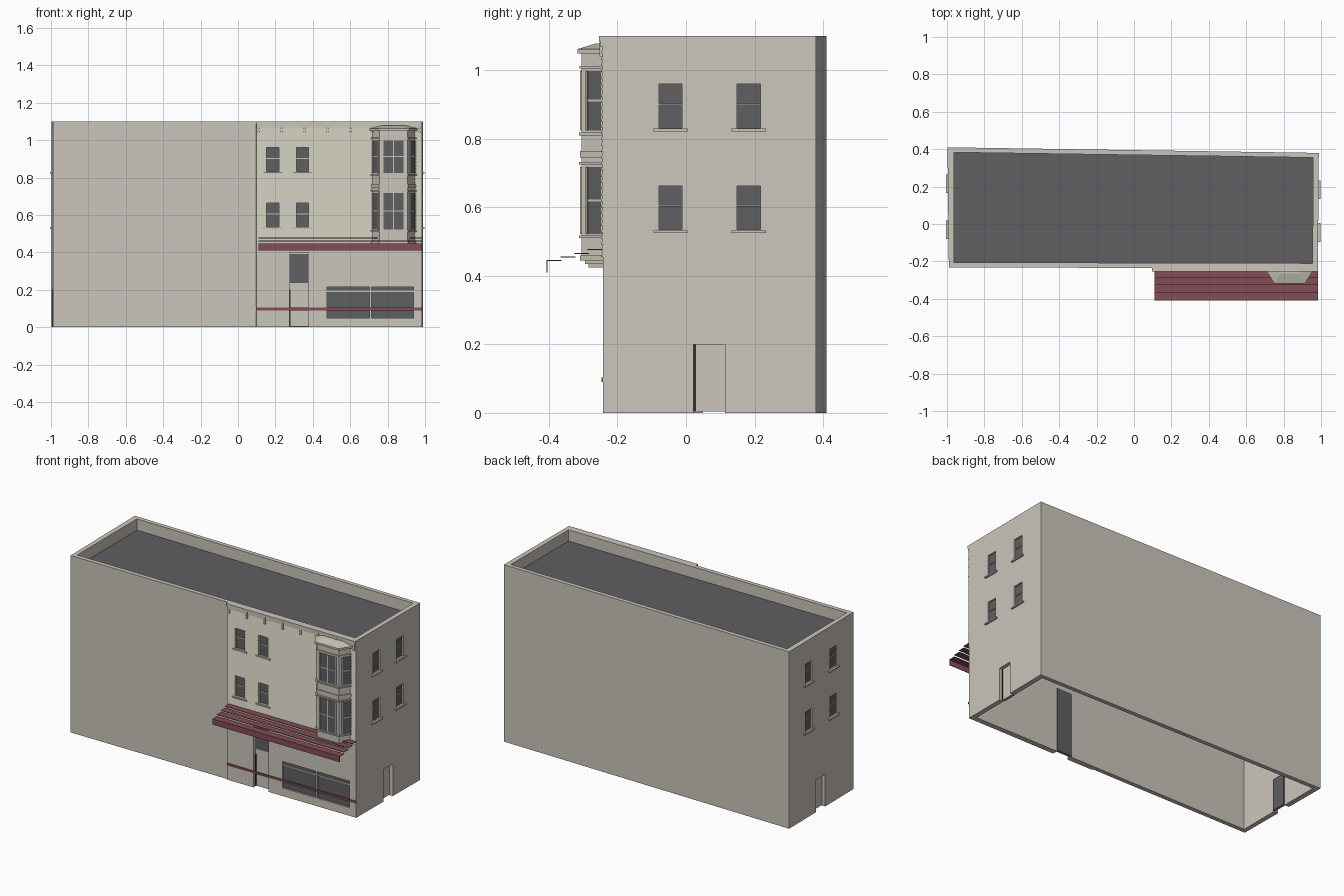
import bpy, bmesh
from mathutils import Vector

cube = bpy.data.objects.get("Cube")
if cube:
    bpy.data.objects.remove(cube, do_unlink=True)


def material(name, rgb):
    m = bpy.data.materials.new(name)
    m.use_nodes = True
    m.diffuse_color = (*rgb, 1)
    m.node_tree.nodes["Principled BSDF"].inputs["Base Color"].default_value = (*rgb, 1)
    return m


BEIGE = material("beige plaster", (0.60, 0.56, 0.50))
TRIM = material("pale stone trim", (0.57, 0.55, 0.46))
DARK = material("dark grey", (0.115, 0.115, 0.125))
MAROON = material("maroon", (0.23, 0.075, 0.095))
BLACK = material("near black", (0.03, 0.03, 0.03))


def finish(name, bm, mat):
    bmesh.ops.recalc_face_normals(bm, faces=bm.faces)
    me = bpy.data.meshes.new(name)
    bm.to_mesh(me)
    bm.free()
    if mat:
        me.materials.append(mat)
    ob = bpy.data.objects.new(name, me)
    bpy.context.collection.objects.link(ob)
    return ob


def loft(bm, rings, cap=True):
    """Join equal-length rings of points; cap both ends or close the tube."""
    vs = [[bm.verts.new(p) for p in r] for r in rings]
    n = len(vs[0])
    pairs = list(zip(vs, vs[1:])) + ([] if cap else [(vs[-1], vs[0])])
    for a, b in pairs:
        for i in range(n):
            j = (i + 1) % n
            bm.faces.new((a[i], a[j], b[j], b[i]))
    if cap:
        bm.faces.new(vs[0])
        bm.faces.new(vs[-1])


class Side:
    """Flat wall frame: u runs along the wall, d points outward."""
    def __init__(self, origin, along):
        self.o = Vector((*origin, 0))
        self.u = Vector((*along, 0)).normalized()
        self.n = Vector((self.u.y, -self.u.x, 0))

    def at(self, u, d, z):
        return self.o + self.u * u + self.n * d + Vector((0, 0, z))


FRONT = Side((0, -0.242), (1, 0))
RIGHT = Side((0.986, 0), (0, 1))
LEFT = Side((-0.994, 0), (0, -1))


def boxes(name, mat, items):
    bm = bmesh.new()
    for s, u0, u1, d0, d1, z0, z1 in items:
        loft(bm, [[s.at(u0, d0, z), s.at(u1, d0, z), s.at(u1, d1, z), s.at(u0, d1, z)]
                  for z in (z0, z1)])
    return finish(name, bm, mat)


# Hollow wall shell with parapet
HEIGHT, ROOF = 1.10, 1.03
outer = [(-0.99, -0.232), (0.097, -0.235), (0.098, -0.242),
         (0.983, -0.242), (0.988, 0.38), (-0.997, 0.41)]
inner = [(-0.963, -0.205), (0.097, -0.208), (0.098, -0.208),
         (0.955, -0.21), (0.957, 0.355), (-0.963, 0.383)]
bm = bmesh.new()
loft(bm, [[(*p, z) for p in ring] for ring, z in
          ((outer, 0), (outer, HEIGHT), (inner, HEIGHT), (inner, 0))], cap=False)
walls = finish("walls", bm, BEIGE)

bm = bmesh.new()
loft(bm, [[(*p, z) for p in inner] for z in (ROOF - 0.01, ROOF)])
finish("roof", bm, DARK)

# Lapped siding on the front
X0, X1 = 0.099, 0.983
BOARD, ROWS, BASE = 0.018, 34, 0.455
profile = [(-0.002, BASE)]
for i in range(ROWS):
    profile += [(0.006, BASE + i * BOARD), (0.001, BASE + (i + 1) * BOARD)]
profile.append((-0.002, BASE + ROWS * BOARD))
bm = bmesh.new()
loft(bm, [[FRONT.at(x, d, z) for d, z in profile] for x in (X0, X1)])
siding = finish("siding", bm, TRIM)

# Sash windows, two floors on three sides
pockets, glass, rails, sills = [], [], [], []
sash = [(FRONT, 0.185, 0.033), (FRONT, 0.345, 0.033), (RIGHT, -0.045, 0.034),
        (RIGHT, 0.183, 0.034), (LEFT, -0.215, 0.034), (LEFT, 0.03, 0.034)]
for s, c, w in sash:
    for z in (0.535, 0.832):
        top = z + 0.128
        pockets.append((s, c - w, c + w, -0.014, 0.05, z, top))
        glass.append((s, c - w, c + w, -0.016, -0.011, z, top))
        rails.append((s, c - w, c + w, -0.012, -0.006, z + 0.067, z + 0.072))
        sills.append((s, c - w - 0.016, c + w + 0.016, -0.005, 0.010, z - 0.010, z - 0.002))

# Shop window with transom bar
for a, b in ((0.475, 0.703), (0.714, 0.938)):
    pockets.append((FRONT, a, b, -0.012, 0.05, 0.05, 0.215))
    glass.append((FRONT, a, b, -0.014, -0.009, 0.05, 0.215))
    rails.append((FRONT, a, b, -0.010, -0.004, 0.189, 0.195))

# Doors: openings through the wall with recessed leaves
leaves, backs, jambs = [], [], []
for s, a, b, h in ((FRONT, 0.275, 0.378, 0.40), (RIGHT, 0.022, 0.114, 0.20),
                   (LEFT, -0.142, -0.05, 0.20)):
    pockets.append((s, a, b, -0.06, 0.05, -0.02, h))
    leaves.append((s, a, b, -0.030, -0.022, 0.004, h))
    backs.append((s, a, b, -0.038, -0.030, 0.004, h))
    jambs.append((s, a, a + 0.007, -0.022, -0.018, 0.004, 0.20))
glass.append((FRONT, 0.279, 0.374, -0.023, -0.018, 0.235, 0.39))

cutter = boxes("opening_cutter", None, pockets)
for ob in (walls, siding):
    mod = ob.modifiers.new("openings", "BOOLEAN")
    mod.object, mod.operation, mod.solver = cutter, "DIFFERENCE", "EXACT"
    bpy.context.view_layer.objects.active = ob
    bpy.ops.object.modifier_apply(modifier=mod.name)
bpy.data.objects.remove(cutter, do_unlink=True)

boxes("window_glass", DARK, glass)
boxes("window_rails", TRIM, rails)
boxes("window_sills", TRIM, sills)
boxes("door_leaves", BEIGE, leaves)
boxes("door_backs", DARK, backs)
boxes("door_jambs", BLACK, jambs)

# Cornice with brackets
cornice = [(FRONT, X0 - 0.003, X1, -0.01, 0.012, 1.086, HEIGHT),
           (FRONT, X0, X1, -0.01, 0.007, 1.068, 1.086)]
for i in range(8):
    x = 0.105 + i * 0.123
    cornice.append((FRONT, x, x + 0.012, 0, 0.011, 1.04, 1.086))
boxes("cornice", BEIGE, cornice)

# Bay: stacked three-sided layers
MID, HALF_FACE, HALF_WALL, FACE_Y, WALL_Y = 0.832, 0.075, 0.12, -0.305, -0.235


def bay_ring(o, z):
    f, w = HALF_FACE + 0.6 * o, HALF_WALL + 1.2 * o
    return [(MID - w, WALL_Y, z), (MID - f, FACE_Y - o, z),
            (MID + f, FACE_Y - o, z), (MID + w, WALL_Y, z)]


def bay_layers(name, mat, layers):
    bm = bmesh.new()
    for o0, z0, o1, z1 in layers:
        loft(bm, [bay_ring(o0, z0), bay_ring(o1, z1)])
    finish(name, bm, mat)


bay_layers("bay_body", BEIGE, [(0, 0.46, 0, 1.05)])
bands = [(-0.02, 0.424, 0.435), (-0.01, 0.435, 0.445), (0.004, 0.445, 0.46),
         (0.008, 0.51, 0.518), (0.008, 0.725, 0.733), (0.005, 0.745, 0.765),
         (0.008, 0.81, 0.818), (0.006, 1.005, 1.013), (0.012, 1.05, 1.062)]
bay_layers("bay_bands", TRIM, [(o, a, o, b) for o, a, b in bands])
bay_layers("bay_roof", TRIM, [(0.012, 1.062, -0.04, 1.078)])

# Bay windows on its three faces
ring = [Vector(p[:2]) for p in bay_ring(0, 0)]
panes, frames = [], []
for k, (a, b) in enumerate(zip(ring, ring[1:])):
    s, length = Side(a, b - a), (b - a).length
    count = 2 if k == 1 else 1
    lo, hi = (0.018, length - 0.018) if k == 1 else (0.02, length - 0.009)
    step = (hi - lo) / count
    for z0, z1 in ((0.522, 0.718), (0.825, 0.998)):
        for i in range(count):
            u0, u1 = lo + i * step, lo + (i + 1) * step
            panes.append((s, u0, u1, -0.002, 0.002, z0, z1))
            for e in (u0, u1):
                frames.append((s, e - 0.003, e + 0.003, 0, 0.005, z0, z1))
        m = (z0 + z1) / 2
        frames.append((s, lo, hi, 0, 0.004, m - 0.003, m + 0.003))
boxes("bay_glass", DARK, panes)
boxes("bay_frames", TRIM, frames)

# Stepped awning and painted stripe
slats = [(-0.243, -0.287, 0.478), (-0.283, -0.325, 0.467),
         (-0.322, -0.366, 0.457), (-0.364, -0.408, 0.446)]
awning = [(FRONT, 0.11, 0.985, -0.242 - a, -0.242 - b, z - 0.003, z) for a, b, z in slats]
awning.append((FRONT, 0.11, 0.985, 0.163, 0.166, 0.41, 0.446))
boxes("awning", MAROON, awning)
boxes("front_stripe", MAROON, [(FRONT, 0.097, 0.985, 0, 0.004, 0.09, 0.104)])
